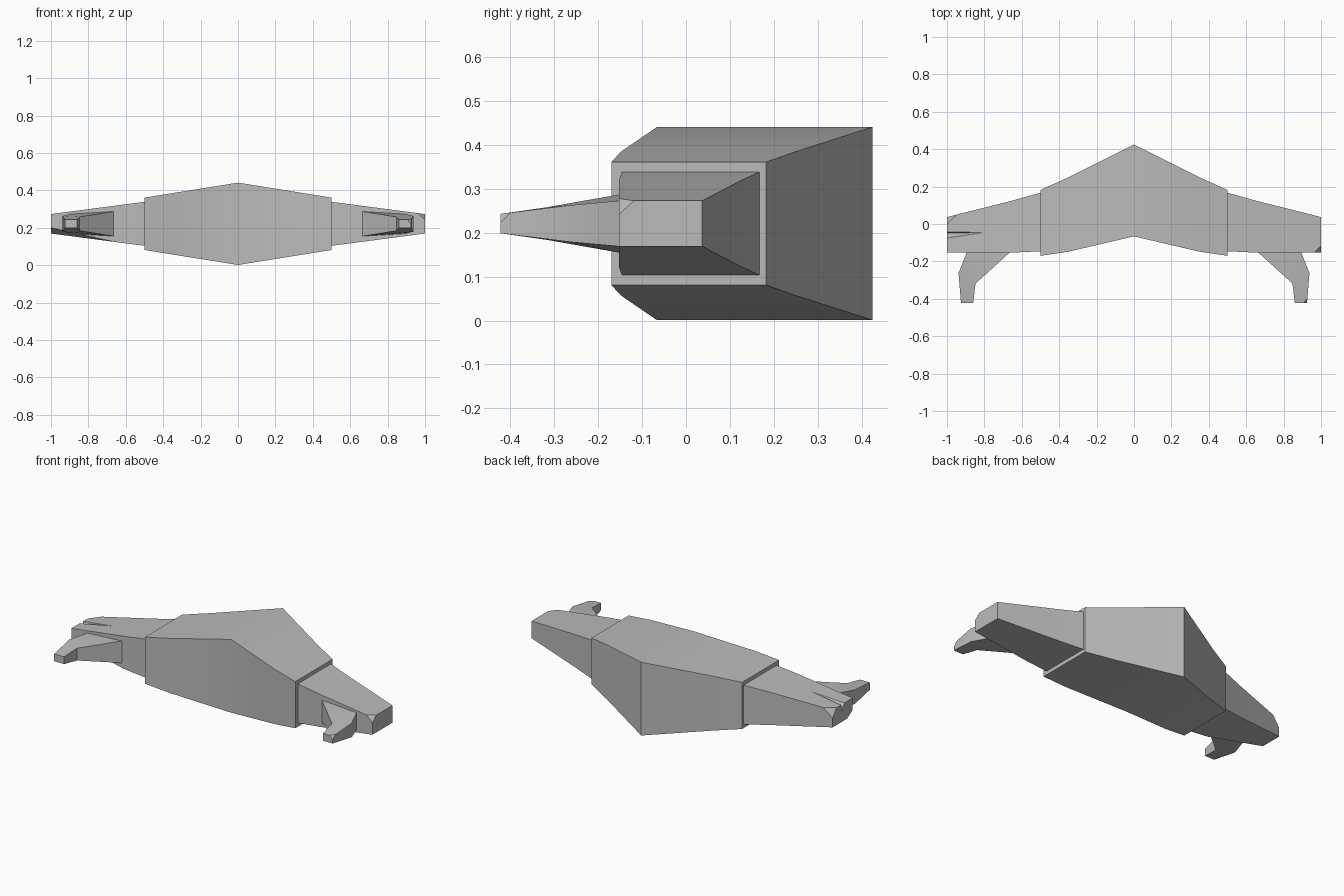
import bpy, bmesh
from mathutils import Vector

if "Cube" in bpy.data.objects:
    bpy.data.objects.remove(bpy.data.objects["Cube"])

grey = bpy.data.materials.new("hull grey")
grey.use_nodes = True
grey.diffuse_color = (0.5, 0.5, 0.5, 1)
grey.node_tree.nodes["Principled BSDF"].inputs["Base Color"].default_value = grey.diffuse_color
MID = 0.221  # height of the centre plane


def loft(name, sections, cuts=(), side=1):
    """Join rectangular sections into a closed hull, then slice corners off."""
    bm = bmesh.new()
    rings = []
    for corners in sections:
        rings.append([bm.verts.new((side * x, y, MID + s * h))
                      for (x, y, h), s in zip(corners, (-1, -1, 1, 1))])
    for a, b in zip(rings, rings[1:]):
        for i in range(4):
            j = (i + 1) % 4
            bm.faces.new((a[i], a[j], b[j], b[i]))
    bm.faces.new(rings[0])
    bm.faces.new(rings[-1])
    # Each cut is a plane through three points; the far corner is removed
    for cut in cuts:
        p, q, r = map(Vector, cut)
        normal = (q - p).cross(r - p)
        inside = Vector((side * 0.75, 0, MID))
        if normal.dot(inside - p) > 0:
            normal = -normal
        res = bmesh.ops.bisect_plane(bm, geom=bm.verts[:] + bm.edges[:] + bm.faces[:],
                                     plane_co=p, plane_no=normal, clear_outer=True)
        edges = [e for e in res["geom_cut"] if isinstance(e, bmesh.types.BMEdge)]
        bmesh.ops.holes_fill(bm, edges=edges)
    bmesh.ops.recalc_face_normals(bm, faces=bm.faces[:])
    mesh = bpy.data.meshes.new(name)
    bm.to_mesh(mesh)
    bm.free()
    mesh.materials.append(grey)
    obj = bpy.data.objects.new(name, mesh)
    bpy.context.collection.objects.link(obj)
    return obj


def rib(x, front, back, half):
    """Section across the span: front and back y, half height."""
    return [(x, front, half), (x, back, half), (x, back, half), (x, front, half)]


def slab(inner, outer):
    """Section across a prong, from its inner to its outer edge."""
    return [inner, outer, outer, inner]


def smooth(obj):
    bpy.ops.object.select_all(action="DESELECT")
    obj.select_set(True)
    bpy.context.view_layer.objects.active = obj
    bpy.ops.object.shade_smooth_by_angle(angle=0.5236)


# Central hull
half_hull = [(0.35, -0.148, 0.25, 0.164), (0.5, -0.17, 0.182, 0.14)]
ribs = [rib(-x, f, b, h) for x, f, b, h in reversed(half_hull)]
ribs += [rib(0, -0.066, 0.425, 0.22)] + [rib(*r) for r in half_hull]
smooth(loft("central_hull", ribs))

# Wings, with chipped tip corners
wing = [rib(0.48, -0.145, 0.173, 0.12), rib(0.65, -0.153, 0.125, 0.098),
        rib(1, -0.153, 0.037, 0.052)]
left_cuts = [((1, -0.155, 0.24), (1, -0.118, 0.273), (0.96, -0.155, 0.278))]
right_cuts = [((-1, -0.153, 0.2), (-0.67, -0.153, 0.127), (-1, -0.1, 0.169)),
              ((-1, 0.037, 0.225), (-1, 0.0, 0.273), (-0.955, 0.042, 0.279))]
smooth(loft("left_wing", wing, left_cuts))
right_wing = loft("right_wing", wing, right_cuts, side=-1)

# Tapered groove in the right wing tip
groove = bpy.data.meshes.new("groove_cutter")
groove.from_pydata([(-0.8, -0.045, 0.3), (-1.02, -0.036, 0.3), (-1.02, -0.1, 0.3),
                    (-0.8, -0.045, 0.297), (-1.02, -0.05, 0.232)], [],
                   [(0, 1, 2), (0, 3, 4, 1), (0, 2, 4, 3), (1, 4, 2)])
bm = bmesh.new()
bm.from_mesh(groove)
bmesh.ops.recalc_face_normals(bm, faces=bm.faces[:])
bm.to_mesh(groove)
bm.free()
cutter = bpy.data.objects.new("groove_cutter", groove)
bpy.context.collection.objects.link(cutter)
cutter.hide_render = True
cutter.hide_set(True)
mod = right_wing.modifiers.new("groove", "BOOLEAN")
mod.object = cutter
mod.operation = "DIFFERENCE"
bpy.context.view_layer.objects.active = right_wing
right_wing.select_set(True)
bpy.ops.object.modifier_apply(modifier="groove")
bpy.data.objects.remove(cutter)
smooth(right_wing)

# Forward prongs
prong = [slab((0.65, -0.14, 0.067), (0.892, -0.14, 0.052)),
         slab((0.665, -0.153, 0.066), (0.895, -0.153, 0.052)),
         slab((0.847, -0.318, 0.037), (0.938, -0.262, 0.042)),
         slab((0.86, -0.423, 0.022), (0.925, -0.423, 0.022))]
chip = ((0.926, -0.4, 0.246), (0.905, -0.423, 0.243), (0.925, -0.423, 0.222))
smooth(loft("left_prong", prong, [chip]))
smooth(loft("right_prong", prong, side=-1))
